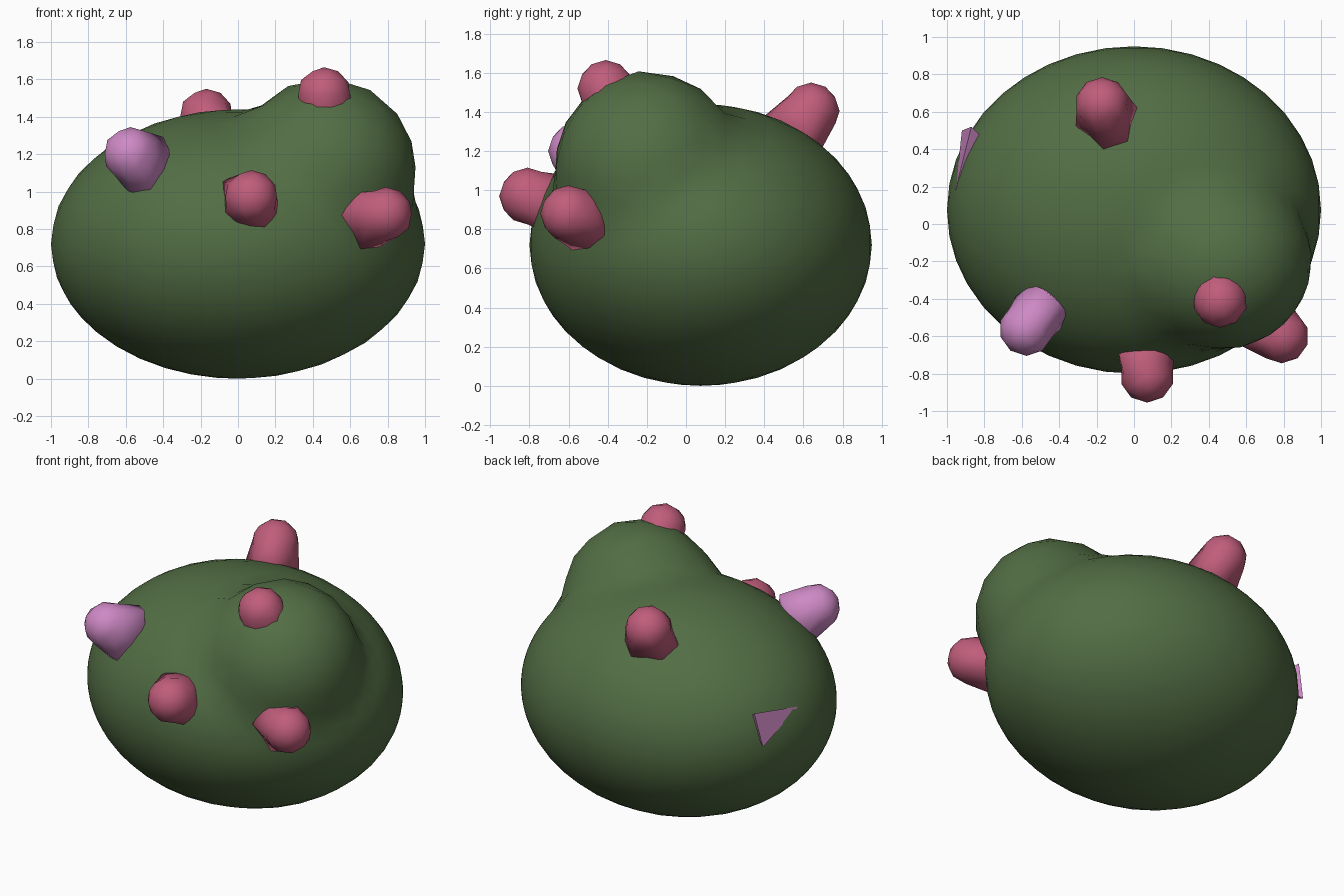
import bpy, bmesh
from math import sqrt, exp, log
from mathutils import Vector

if "Cube" in bpy.data.objects:
    bpy.data.objects.remove(bpy.data.objects["Cube"])


def material(name, rgb):
    m = bpy.data.materials.new(name)
    m.use_nodes = True
    m.diffuse_color = (*rgb, 1)
    m.node_tree.nodes["Principled BSDF"].inputs["Base Color"].default_value = (*rgb, 1)
    return m


LEAF = material("leaf green", (0.085, 0.155, 0.058))
ROSE = material("rose berry", (0.53, 0.11, 0.20))
PINK = material("light pink berry", (0.62, 0.25, 0.56))


def add_object(name, bm, mat, smooth=True):
    mesh = bpy.data.meshes.new(name)
    bmesh.ops.recalc_face_normals(bm, faces=bm.faces)
    for f in bm.faces:
        f.smooth = smooth
    bm.to_mesh(mesh)
    bm.free()
    mesh.materials.append(mat)
    ob = bpy.data.objects.new(name, mesh)
    bpy.context.collection.objects.link(ob)
    return ob


def far_hit(direction, offset, radii):
    """Distance along a ray to the far side of an ellipsoid, or 0 if missed."""
    d = Vector(a / r for a, r in zip(direction, radii))
    o = Vector(a / r for a, r in zip(offset, radii))
    disc = d.dot(o) ** 2 - d.dot(d) * (o.dot(o) - 1)
    return max(0, (d.dot(o) + sqrt(disc)) / d.dot(d)) if disc > 0 else 0


# Foliage: one faceted ball, pushed out into a wide body with an upper lobe
CENTRE = Vector((0, 0.075, 0.72))
BODY = Vector((1, 0.875, 0.72))
LOBE = Vector((0.47, -0.2, 1.12)) - CENTRE
LOBE_SIZE = Vector((0.48, 0.47, 0.49))
BLEND = 30
bm = bmesh.new()
bmesh.ops.create_icosphere(bm, subdivisions=4, radius=1)
for v in bm.verts:
    ray = Vector(a * b for a, b in zip(v.co, BODY)).normalized()
    reach = [far_hit(ray, Vector(), BODY), far_hit(ray, LOBE, LOBE_SIZE)]
    v.co = CENTRE + ray * log(sum(exp(BLEND * r) for r in reach)) / BLEND
add_object("foliage", bm, LEAF)


# Berries: small balls whose inner side is drawn into the foliage
def berry(name, place, root, mat, radius=0.145):
    place = Vector(place)
    inward = (Vector(root) - place).normalized()
    bm = bmesh.new()
    bmesh.ops.create_icosphere(bm, subdivisions=2, radius=radius)
    for v in bm.verts:
        depth = v.co.dot(inward) / radius
        if depth > 0.4:
            side = v.co - inward * v.co.dot(inward)
            v.co += inward * 0.08 + side * 0.5
        v.co += place
    add_object(name, bm, mat)


LOBE_POINT = LOBE + CENTRE
berry("back_berry", (-0.17, 0.64, 1.405), CENTRE, ROSE)
berry("top_berry", (0.46, -0.41, 1.52), LOBE_POINT, ROSE)
berry("front_berry", (0.07, -0.81, 0.97), CENTRE, ROSE)
berry("left_berry", (0.79, -0.6, 0.88), CENTRE, ROSE)
berry("right_berry", (-0.575, -0.56, 1.2), CENTRE, PINK)

# Pink sliver poking out of the right side
bm = bmesh.new()
corners = [(-0.955, 0.18, 0.92), (-0.87, 0.52, 0.98), (-0.92, 0.5, 0.76), (-0.75, 0.4, 0.88)]
for p in corners:
    bm.verts.new(p)
bmesh.ops.convex_hull(bm, input=bm.verts)
add_object("buried_berry_sliver", bm, PINK, False)
